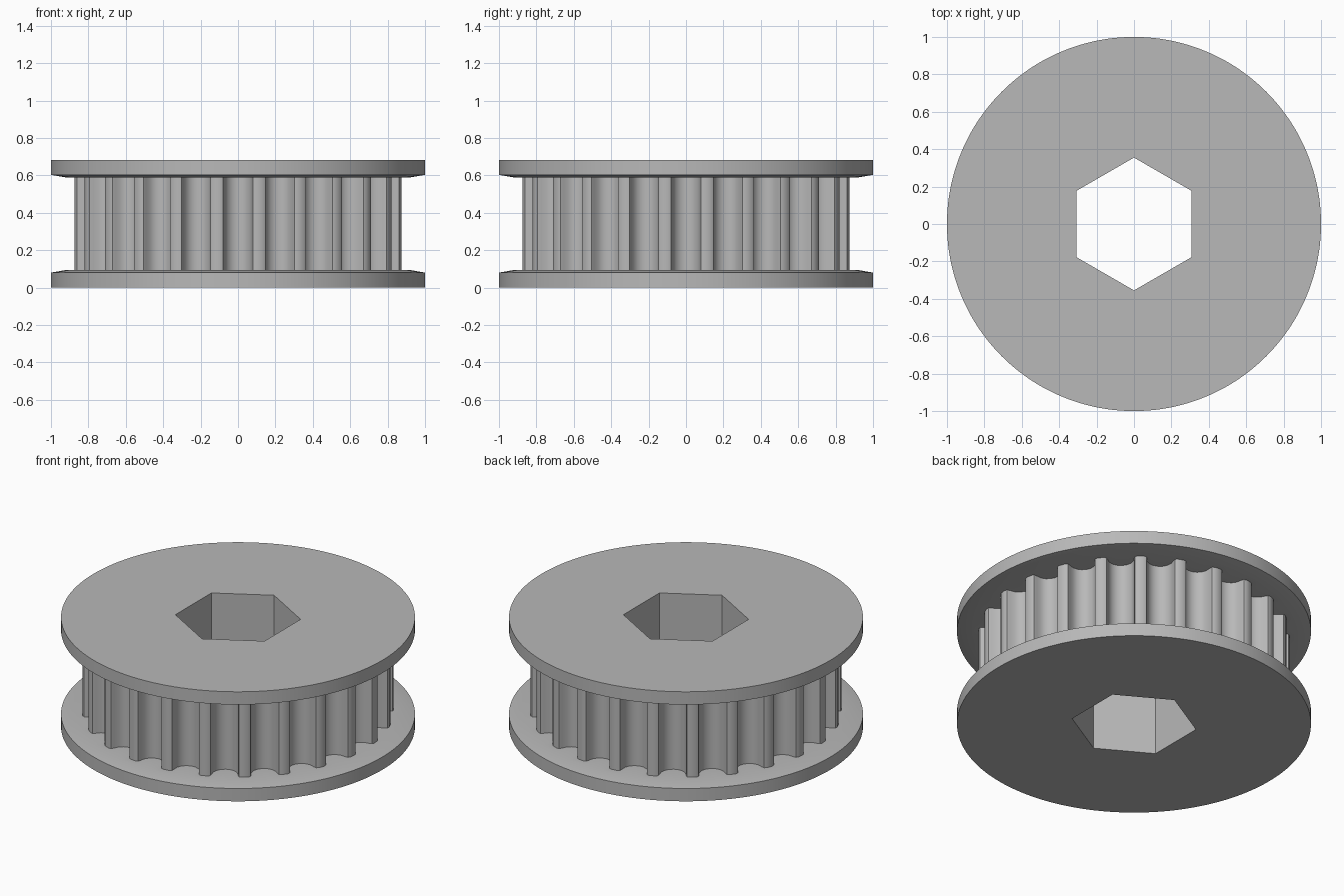
import bpy
import bmesh
from math import sin, cos, pi, radians
from mathutils import Matrix, Vector

if "Cube" in bpy.data.objects:
    bpy.data.objects.remove(bpy.data.objects["Cube"], do_unlink=True)

TEETH = 24
HEIGHT = 0.683
TIP_R = 0.88
START = radians(30)          # a bore corner and a groove centre share this angle


def polar(r, a):
    return Vector((r * cos(a), r * sin(a)))


# One side of a belt groove: round floor, small fillet, tooth tip (centred on +x)
half = [Vector((0.85 - 0.075 * cos(a), 0.075 * sin(a)))
        for a in (i * pi / 8 for i in range(5))]
half += [Vector((0.869, 0.081)), polar(TIP_R, radians(6.3))]


def toothed_outline():
    step = 2 * pi / TEETH
    points = []
    for i in range(TEETH):
        this_groove = Matrix.Rotation(START + i * step, 2)
        next_groove = Matrix.Rotation(START + (i + 1) * step, 2)
        points += [this_groove @ p for p in half]
        points += [next_groove @ Vector((p.x, -p.y)) for p in reversed(half[1:])]
    return points


teeth = toothed_outline()
COUNT = len(teeth)


def circle(r):
    return [polar(r, START + 2 * pi * i / COUNT) for i in range(COUNT)]


def hexagon(r):
    side = COUNT // 6
    corners = [polar(r, START + k * pi / 3) for k in range(7)]
    return [corners[k].lerp(corners[k + 1], j / side)
            for k in range(6) for j in range(side)]


def closed_loft(name, sections, material):
    """Skin a ring of outlines, joining the last one back to the first."""
    bm = bmesh.new()
    rings = [[bm.verts.new((p.x, p.y, z)) for p in outline] for outline, z in sections]
    for a, b in zip(rings, rings[1:] + rings[:1]):
        for i in range(COUNT):
            j = (i + 1) % COUNT
            bm.faces.new((a[i], a[j], b[j], b[i]))
    bmesh.ops.recalc_face_normals(bm, faces=bm.faces)
    mesh = bpy.data.meshes.new(name)
    bm.to_mesh(mesh)
    bm.free()
    mesh.materials.append(material)
    obj = bpy.data.objects.new(name, mesh)
    bpy.context.collection.objects.link(obj)
    return obj


# Plain grey metal
grey = bpy.data.materials.new("grey metal")
grey.use_nodes = True
colour = (0.48, 0.48, 0.48, 1)
grey.diffuse_color = colour
grey.node_tree.nodes["Principled BSDF"].inputs["Base Color"].default_value = colour

# Lower half: bore edge, flange rim, sloped inner lip, foot of the teeth
lower = [(hexagon(0.355), 0), (circle(1), 0), (circle(1), 0.08),
         (circle(0.92), 0.094), (teeth, 0.094)]
# Upper half mirrors it
upper = [(outline, HEIGHT - z) for outline, z in reversed(lower)]

pulley = closed_loft("flanged_belt_pulley", lower + upper, grey)
bpy.ops.object.select_all(action="DESELECT")
pulley.select_set(True)
bpy.context.view_layer.objects.active = pulley
bpy.ops.object.shade_smooth_by_angle(angle=radians(35))
